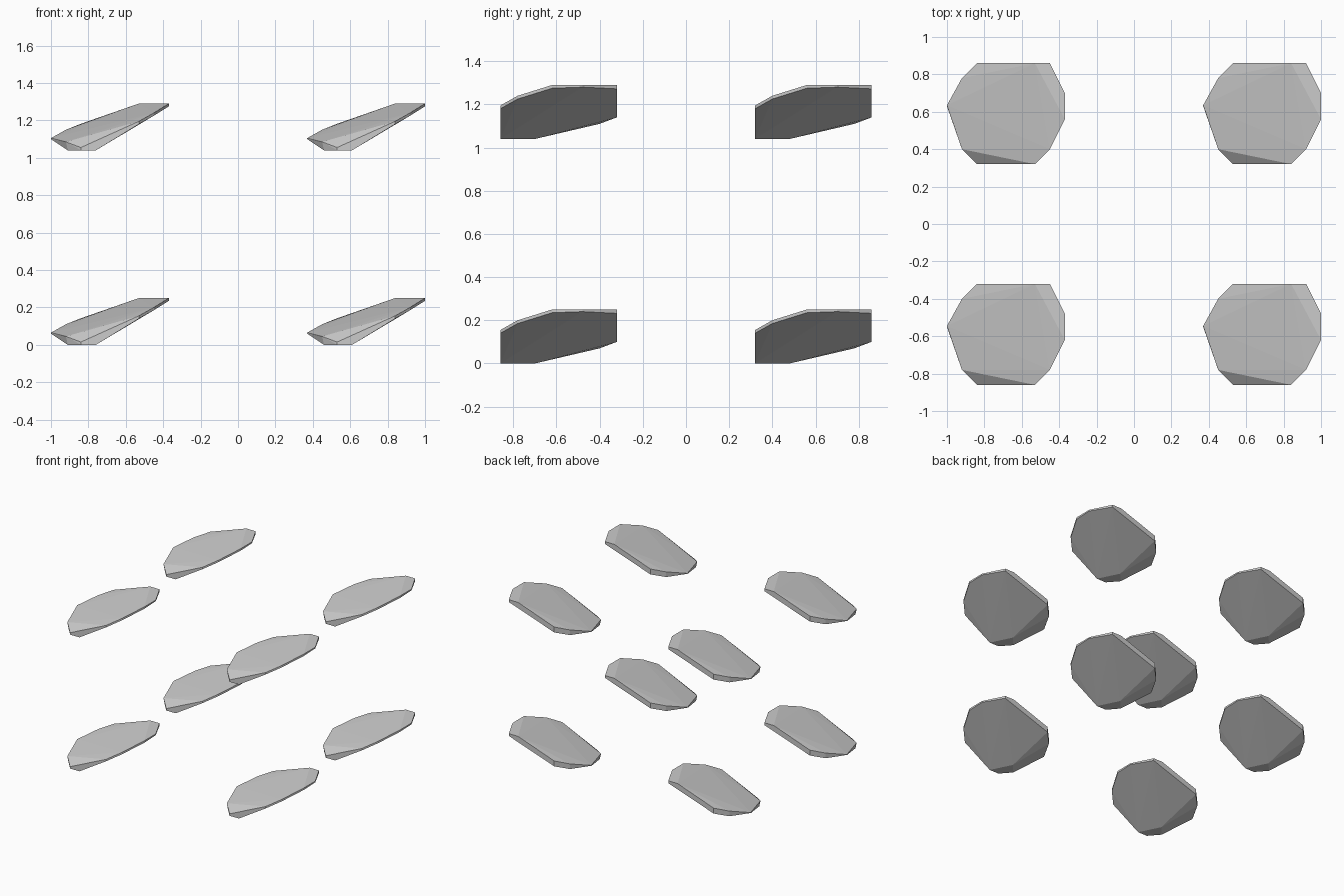
import bpy, bmesh

if "Cube" in bpy.data.objects:
    bpy.data.objects.remove(bpy.data.objects["Cube"])

# One thin faceted pad, tilted up towards +x and +y: hull of its rim points
RIM = [
    (-.315, .04, .06), (-.315, .045, .065),
    (-.235, .19, .11), (-.235, .19, .07),
    (-.155, .27, .10), (-.155, .27, .142),
    (.155, .27, .25), (.235, .27, .25), (.235, .27, .232),
    (.315, .11, .25), (.315, .11, .24), (.315, -.03, .25), (.315, -.03, .235),
    (.235, -.19, .20), (.235, -.19, .185),
    (.155, -.27, .155), (.155, -.27, .14),
    (-.075, -.27, 0), (-.155, -.27, 0), (-.155, -.27, .015),
    (-.225, -.19, 0), (-.235, -.19, .045), (-.155, -.11, 0),
    (-.14, -.19, .072),
]


def pad_mesh():
    bm = bmesh.new()
    for p in RIM:
        bm.verts.new(p)
    hull = bmesh.ops.convex_hull(bm, input=bm.verts)
    loose = [v for v in bm.verts if not v.link_faces]
    bmesh.ops.delete(bm, geom=loose, context='VERTS')
    bmesh.ops.recalc_face_normals(bm, faces=bm.faces)
    me = bpy.data.meshes.new("faceted_pad")
    bm.to_mesh(me)
    bm.free()
    return me


mesh = pad_mesh()

# Eight identical pads at the corners of a box
for level, z in (("lower", 0), ("upper", 1.04)):
    for depth, y in (("front", -.59), ("back", .59)):
        for side, x in (("left", -.685), ("right", .685)):
            ob = bpy.data.objects.new(f"{level}_{depth}_{side}_pad", mesh)
            ob.location = (x, y, z)
            bpy.context.collection.objects.link(ob)
